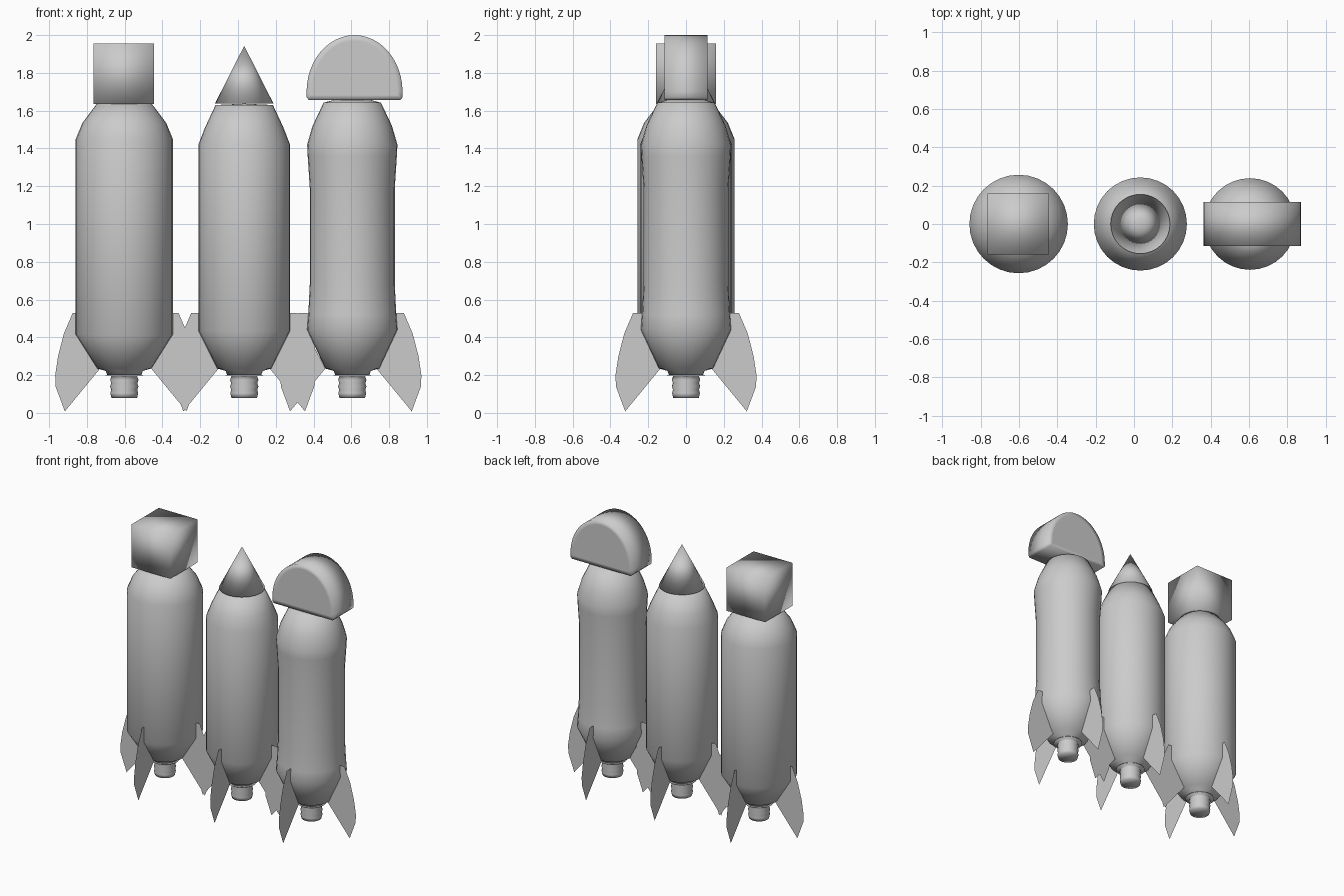
import bpy, bmesh, math
from mathutils import Matrix, Vector

if "Cube" in bpy.data.objects:
    bpy.data.objects.remove(bpy.data.objects["Cube"])


def finish(bm, name, location):
    bmesh.ops.remove_doubles(bm, verts=bm.verts, dist=1e-5)
    for face in bm.faces:
        face.smooth = True
    mesh = bpy.data.meshes.new(name)
    bm.to_mesh(mesh)
    bm.free()
    obj = bpy.data.objects.new(name, mesh)
    obj.location = location
    bpy.context.collection.objects.link(obj)
    return obj


def lathe(name, profile, x, segments=32):
    """Spin (radius, z) points around the vertical axis."""
    bm = bmesh.new()
    verts = [bm.verts.new((r, 0, z)) for r, z in profile]
    edges = [bm.edges.new(pair) for pair in zip(verts, verts[1:])]
    bmesh.ops.spin(bm, geom=verts + edges, cent=(0, 0, 0), axis=(0, 0, 1),
                   angle=2 * math.pi, steps=segments, use_merge=True)
    bmesh.ops.remove_doubles(bm, verts=bm.verts, dist=1e-5)
    bmesh.ops.recalc_face_normals(bm, faces=bm.faces)
    return finish(bm, name, (x, 0, 0))


def fins(name, x):
    """Four paper-thin swept fins around the tail."""
    outline = [(0.22, 0.53), (0.28, 0.53), (0.327, 0.42), (0.358, 0.30),
               (0.373, 0.20), (0.371, 0.14), (0.322, 0.008), (0.135, 0.235), (0.19, 0.34)]
    bm = bmesh.new()
    for i in range(4):
        turn = Matrix.Rotation(i * math.pi / 2, 3, 'Z')
        bm.faces.new([bm.verts.new(turn @ Vector((r, 0, z))) for r, z in outline])
    return finish(bm, name, (x, 0, 0))


def arch_nose(name, x):
    """Half-round block with rounded lower corners, extruded along y."""
    w, base = 0.254, 1.70
    outline = [(-w + 0.012, 1.657), (w - 0.012, 1.657), (w, 1.67)]
    outline += [(w * math.cos(a), base + 0.30 * math.sin(a))
                for a in (math.pi * i / 24 for i in range(25))]
    outline += [(-w, 1.67)]
    bm = bmesh.new()
    face = bm.faces.new([bm.verts.new((px, -0.114, z)) for px, z in outline])
    result = bmesh.ops.extrude_face_region(bm, geom=[face], use_keep_orig=True)
    moved = [g for g in result['geom'] if isinstance(g, bmesh.types.BMVert)]
    bmesh.ops.translate(bm, verts=moved, vec=(0, 0.228, 0))
    bmesh.ops.recalc_face_normals(bm, faces=bm.faces)
    ends = [f for f in bm.faces if len(f.verts) > 4]
    bmesh.ops.inset_individual(bm, faces=ends, thickness=0.03)
    return finish(bm, name, (x, 0, 0))


def box_nose(name, x):
    bm = bmesh.new()
    bmesh.ops.create_cube(bm, size=0.32)
    return finish(bm, name, (x, 0, 1.796))


# Shared tail end of every body, and the ribbed nozzle
tail = [(0.143, 0.235), (0.098, 0.222), (0.09, 0.20), (0, 0.20)]
nozzle = [(0, 0.198), (0.10, 0.198), (0.10, 0.195), (0.068, 0.195), (0.075, 0.175),
          (0.069, 0.158), (0.075, 0.14), (0.069, 0.122), (0.074, 0.105),
          (0.068, 0.08), (0, 0.08)]

# Body profiles: wide, medium, waisted
bodies = {
    "left": (-0.602, [(0, 1.637), (0.145, 1.637), (0.222, 1.535), (0.257, 1.45),
                      (0.257, 0.415)]),
    "middle": (0.033, [(0, 1.637), (0.152, 1.63), (0.208, 1.51), (0.243, 1.42),
                       (0.243, 0.435)]),
    "right": (0.605, [(0, 1.66), (0.10, 1.656), (0.152, 1.642), (0.21, 1.52), (0.239, 1.42),
                      (0.236, 1.36), (0.225, 1.19), (0.225, 0.68), (0.233, 0.52),
                      (0.239, 0.44)]),
}
for side, (x, profile) in bodies.items():
    lathe(side + "_rocket_body", profile + tail, x)
    lathe(side + "_rocket_nozzle", nozzle, x)
    fins(side + "_rocket_fins", x * 0.988)

# Nose pieces
box_nose("box_nose", -0.604)
lathe("cone_nose", [(0, 1.943), (0.155, 1.637), (0, 1.637)], 0.033)
arch_nose("arch_nose", 0.617)
